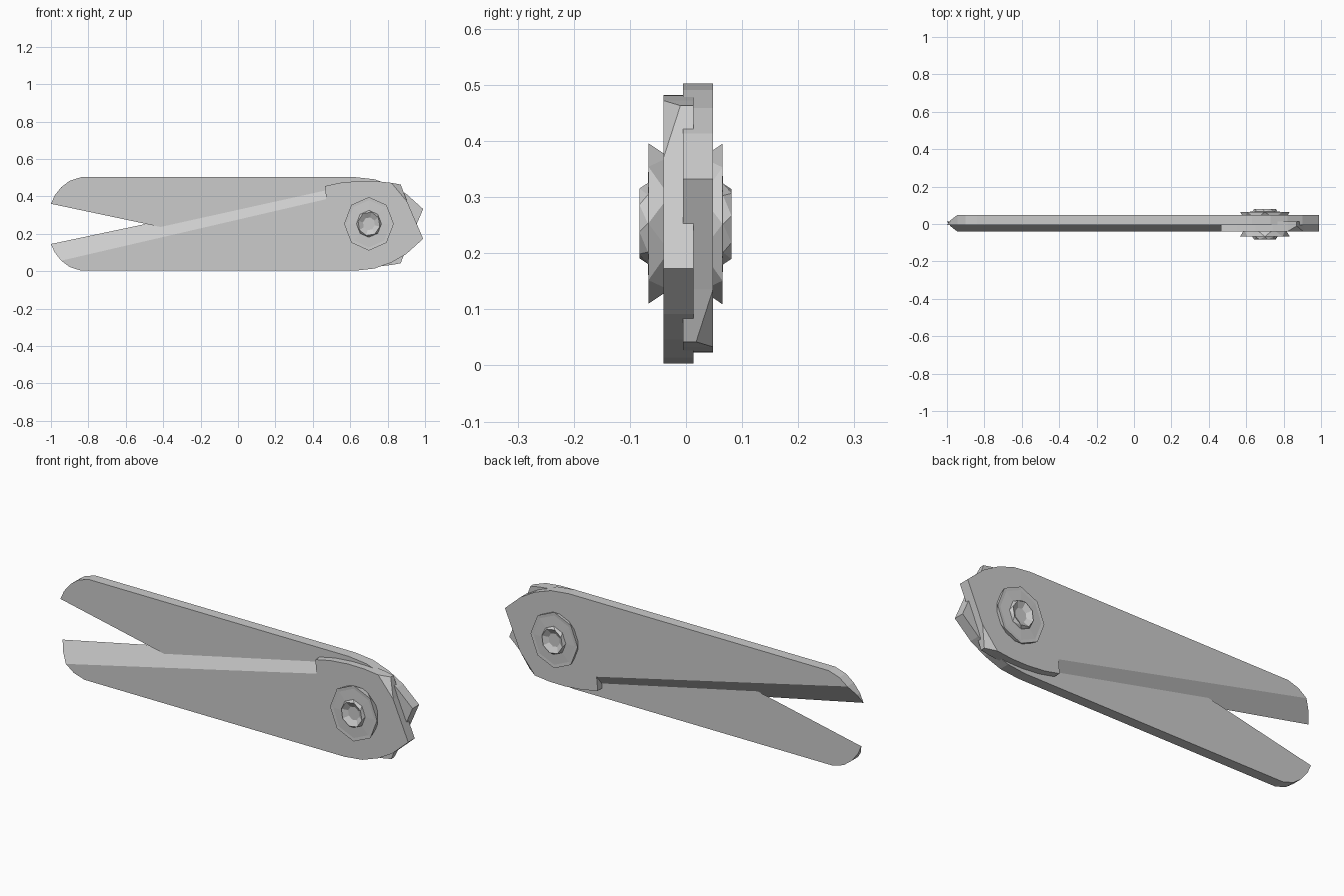
import bpy, bmesh, math
from mathutils import Matrix

if "Cube" in bpy.data.objects:
    bpy.data.objects.remove(bpy.data.objects["Cube"])

MID_Z, MID_Y = 0.2525, 0.004
Y0, Y1 = -0.04, 0.013          # outer and inner face of the front blade
PIVOT = (0.70, 0.253)


def finish(bm, name):
    bmesh.ops.remove_doubles(bm, verts=bm.verts, dist=1e-5)
    bmesh.ops.recalc_face_normals(bm, faces=bm.faces)
    me = bpy.data.meshes.new(name)
    bm.to_mesh(me)
    bm.free()
    ob = bpy.data.objects.new(name, me)
    bpy.context.collection.objects.link(ob)
    return ob


def flipped_copy(ob, name, mid_y):
    # half turn about the long axis
    me = ob.data.copy()
    me.transform(Matrix.Translation((0, 2 * mid_y, 2 * MID_Z)) @ Matrix.Rotation(math.pi, 4, 'X'))
    other = bpy.data.objects.new(name, me)
    bpy.context.collection.objects.link(other)


def blade(name):
    # outline: x, z, y of the outer side; the tip thins to the cutting edge
    outline = [(-1, .145, Y1), (-.98, .10, -.013), (-.945, .056, Y0), (-.90, .022, Y0),
               (-.84, .003, Y0), (.63, .003, Y0), (.73, .014, Y0), (.82, .046, Y0),
               (.90, .092, Y0), (.99, .173, Y0), (.905, .37, Y0), (.87, .463, -.01),
               (.82, .472, Y0), (.74, .481, Y0), (.65, .482, Y0), (.55, .473, Y0),
               (.465, .455, Y0)]
    bm = bmesh.new()
    outer = [bm.verts.new((x, y, z)) for x, z, y in outline]
    inner = [bm.verts.new((x, Y1, z)) for x, z, y in outline]
    inner[0] = outer[0]
    heel = bm.verts.new((.472, Y0, .385))
    bm.faces.new(inner)
    # flat outer face, chamfered corner, ground bevel and notch wall
    bm.faces.new(outer[2:11] + outer[12:] + [heel])
    bm.faces.new(outer[10:13])
    bm.faces.new(outer[:3] + [heel, inner[-1]])
    bm.faces.new([heel, outer[-1], inner[-1]])
    # rim
    bm.faces.new([outer[0], outer[1], inner[1]])
    for i in range(1, len(outline) - 1):
        bm.faces.new([outer[i], outer[i + 1], inner[i + 1], inner[i]])
    return finish(bm, name)


def bolt_head(name):
    # rings: radius, y, sides twisted half a step to give a faceted rim
    sides = 8
    rings = [(.128, -.03, 0.0), (.143, -.067, .5), (.126, -.066, .5), (.072, -.068, .5),
             (.064, -.083, .8), (.035, -.066, .8)]
    bm = bmesh.new()
    loops = []
    for r, y, twist in rings:
        loops.append([bm.verts.new((PIVOT[0] + r * .93 * math.sin(2 * math.pi * (i + twist + .5) / sides), y,
                                    PIVOT[1] + r * math.cos(2 * math.pi * (i + twist + .5) / sides)))
                      for i in range(sides)])
    for a, b in zip(loops, loops[1:]):
        for i in range(sides):
            j = (i + 1) % sides
            bm.faces.new([a[i], a[j], b[i]])
            bm.faces.new([a[j], b[j], b[i]])
    bm.faces.new(loops[0])
    bm.faces.new(loops[-1])
    return finish(bm, name)


flipped_copy(blade("front_blade"), "back_blade", MID_Y)
flipped_copy(bolt_head("front_bolt_head"), "back_bolt_head", -.001)
